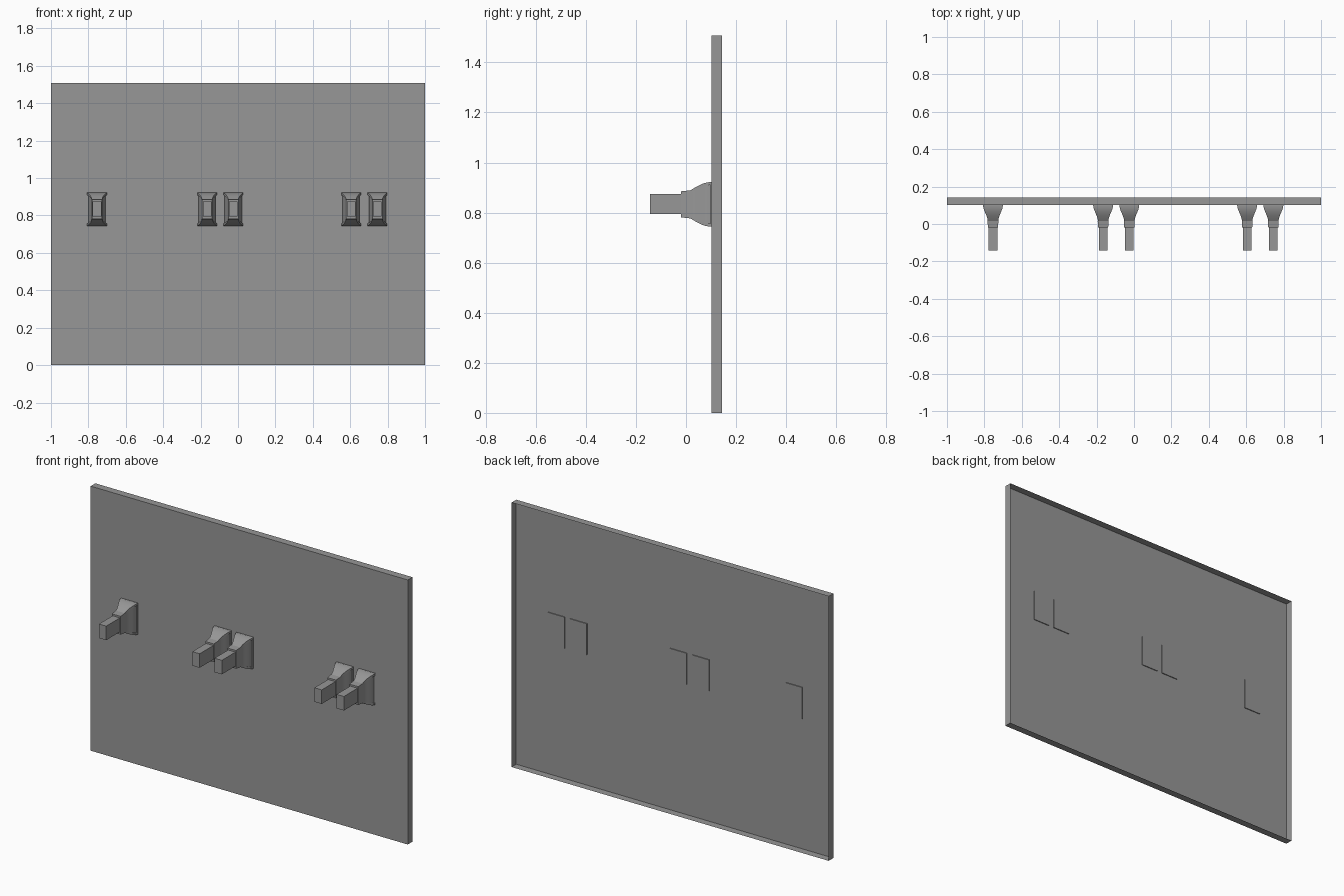
import bpy
import bmesh
import math

if "Cube" in bpy.data.objects:
    bpy.data.objects.remove(bpy.data.objects["Cube"], do_unlink=True)

FRONT, BACK = 0.101, 0.143      # panel sheet and rear edge of its rim
HEIGHT = 1.508
MID = 0.833                     # switch centre height
SWITCH_X = (-0.754, -0.165, -0.025, 0.605, 0.745)

grey = bpy.data.materials.new("mid grey")
grey.use_nodes = True
grey.diffuse_color = (0.31, 0.31, 0.31, 1)
grey.node_tree.nodes["Principled BSDF"].inputs["Base Color"].default_value = grey.diffuse_color


def loft(bm, rings, open_end=False):
    """Skin through rectangular rings (x, y, half width, low z, high z)."""
    loops = []
    for x, y, w, lo, hi in rings:
        corners = ((x - w, lo), (x + w, lo), (x + w, hi), (x - w, hi))
        loops.append([bm.verts.new((cx, y, cz)) for cx, cz in corners])
    for a, b in zip(loops, loops[1:]):
        for i in range(4):
            j = (i + 1) % 4
            bm.faces.new((a[i], b[i], b[j], a[j]))
    bm.faces.new(loops[0])
    if not open_end:
        bm.faces.new(loops[-1][::-1])


def make_object(name, bm, smooth=False):
    bm.normal_update()
    mesh = bpy.data.meshes.new(name)
    bm.to_mesh(mesh)
    bm.free()
    mesh.materials.append(grey)
    obj = bpy.data.objects.new(name, mesh)
    bpy.context.collection.objects.link(obj)
    if smooth:
        bpy.ops.object.select_all(action='DESELECT')
        obj.select_set(True)
        bpy.context.view_layer.objects.active = obj
        bpy.ops.object.shade_smooth_by_angle(angle=math.radians(30))


# Wall panel: a thin sheet with a folded rim, open at the back
bm = bmesh.new()
loft(bm, [(0, FRONT, 1, 0, HEIGHT), (0, BACK, 1, 0, HEIGHT)], open_end=True)
make_object("wall_panel", bm)

# Flared housing outline: (y, half width, half height) from collar to panel
NECK = 0.015
flare = []
for i in range(9):
    t = i / 8
    ease = t * t * (3 - 2 * t)
    flare.append((NECK + t * (FRONT - NECK), 0.028 + 0.025 * ease,
                  0.054 + 0.035 * math.sin(t * math.pi / 2)))

for n, x in enumerate(SWITCH_X, 1):
    # Housing core, inset at the sides
    bm = bmesh.new()
    loft(bm, [(x, y, w - 0.007 * i / 8, MID - h + 0.005, MID + h - 0.005)
              for i, (y, w, h) in enumerate(flare)])
    make_object(f"switch_housing_{n}", bm, True)

    # Curved top and bottom flanges
    bm = bmesh.new()
    for s in (-1, 1):
        loft(bm, [(x, y, w, *sorted((MID + s * h, MID + s * (h - 0.012)))) for y, w, h in flare])
    make_object(f"switch_flanges_{n}", bm, True)

    # Base just showing through the back of the sheet
    bm = bmesh.new()
    loft(bm, [(x, y, 0.053, MID - 0.089, MID + 0.089) for y in (FRONT - 0.004, FRONT + 0.005)])
    make_object(f"switch_base_{n}", bm)

    # Collar
    bm = bmesh.new()
    loft(bm, [(x, -0.02, 0.027, MID - 0.052, MID + 0.052),
              (x, NECK + 0.002, 0.029, MID - 0.056, MID + 0.056)])
    make_object(f"switch_collar_{n}", bm)

    # Lever
    bm = bmesh.new()
    loft(bm, [(x, y, 0.023, MID - 0.038, MID + 0.042) for y in (-BACK, 0)])
    make_object(f"switch_lever_{n}", bm)
